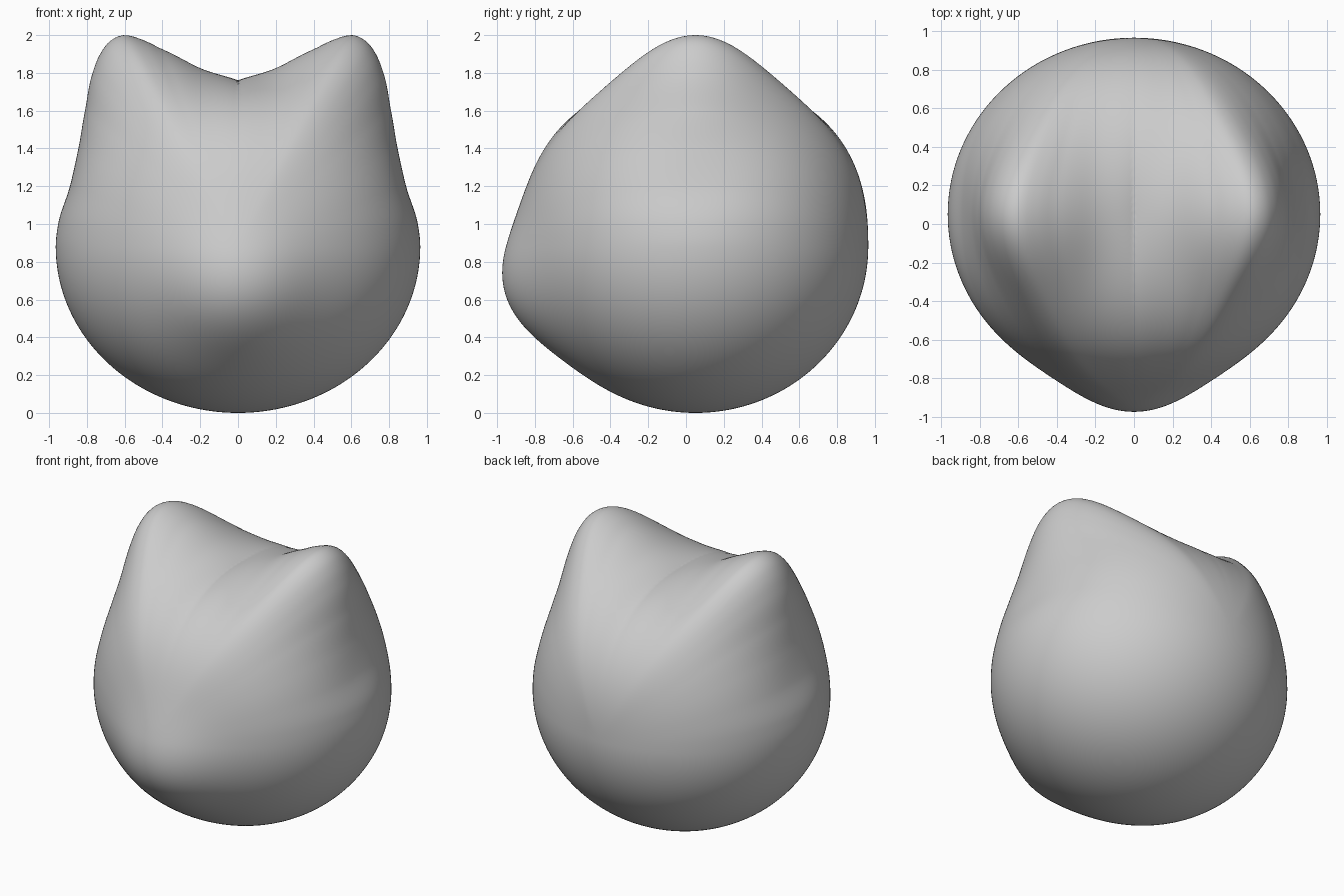
import bpy, bmesh, math
from mathutils import Vector

if "Cube" in bpy.data.objects:
    bpy.data.objects.remove(bpy.data.objects["Cube"])

CENTRE = Vector((0, 0.05, 0.88))
RX, RY, RZ = 0.965, 0.915, 0.88

# Half outline of the head and ear seen from the front (x, z)
OUTLINE = [(0.965, 0.88), (0.952, 1.0), (0.89, 1.2), (0.845, 1.4), (0.81, 1.6),
           (0.77, 1.8), (0.73, 1.9), (0.675, 1.97), (0.6, 2.0), (0.5, 1.973),
           (0.4, 1.925), (0.2, 1.825), (0.0, 1.76)]


def skull_radius(d):
    # Rounded body, a little fuller in the upper half
    n = 2.4 if d.z > 0 else 2.0
    u, w = math.hypot(d.x / RX, d.y / RY), abs(d.z) / RZ
    return (u ** n + w ** n) ** (-1 / n)


def ear_table():
    # Extra radius over the skull for each angle of the front outline
    table = []
    for x, z in OUTLINE:
        v = Vector((x, 0, z - CENTRE.z))
        table.append((math.atan2(v.z, v.x), v.length - skull_radius(v.normalized())))
    return table


EARS = ear_table()


def slope(i):
    if i == 0:
        return 0
    a, b = EARS[i - 1], EARS[min(i + 1, len(EARS) - 1)]
    return (b[1] - a[1]) / (b[0] - a[0])


def ear_height(angle):
    # Smooth interpolation of the ear table
    if angle <= EARS[0][0]:
        return 0
    for i in range(len(EARS) - 1):
        (a, p), (b, q) = EARS[i], EARS[i + 1]
        if angle <= b or i == len(EARS) - 2:
            h = b - a
            t = min((angle - a) / h, 1)
            return ((2*t**3 - 3*t*t + 1) * p + (t**3 - 2*t*t + t) * h * slope(i)
                    + (3*t*t - 2*t**3) * q + (t**3 - t*t) * h * slope(i + 1))


# Snout direction: forward and a little down
tilt = math.radians(-13)
SNOUT = Vector((0, -math.cos(tilt), math.sin(tilt)))

# Head with pointed ears and snout, pushed out from a sphere
bm = bmesh.new()
bmesh.ops.create_icosphere(bm, subdivisions=7, radius=1)
for v in bm.verts:
    d = v.co.normalized()
    r = skull_radius(d)
    off = math.degrees(math.asin(max(-1, min(1, d.y))))
    fade = (1 - d.y * d.y) / (1 + (off / 24) ** 2)
    r += ear_height(math.atan2(d.z, abs(d.x))) * fade
    r += 0.125 * math.exp(-(math.degrees(d.angle(SNOUT)) / 22) ** 2)
    v.co = CENTRE + d * r
for f in bm.faces:
    f.smooth = True
mesh = bpy.data.meshes.new("cat_head")
bm.to_mesh(mesh)
bm.free()
head = bpy.data.objects.new("cat_head", mesh)
bpy.context.collection.objects.link(head)
